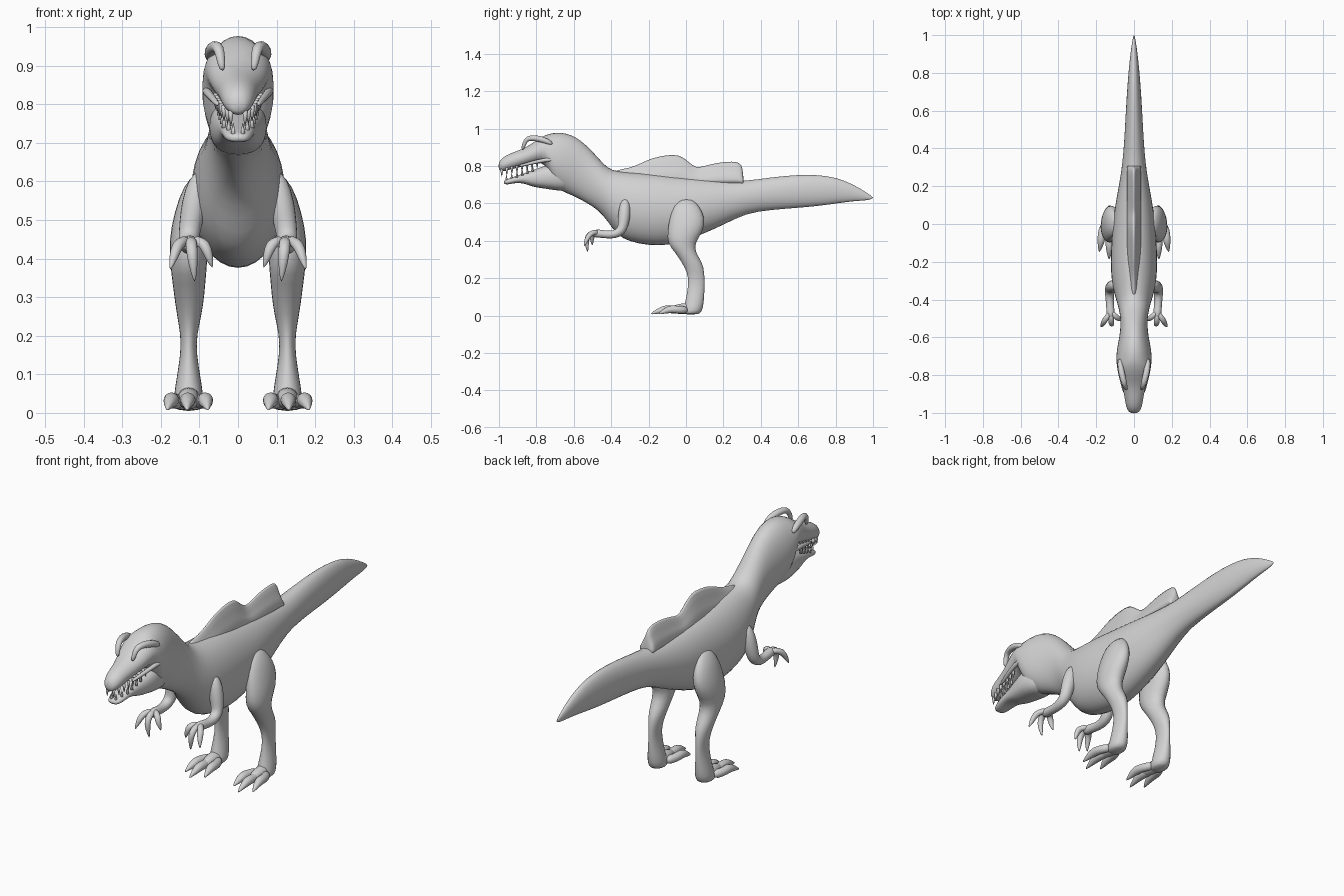
import bpy, bmesh, math
from mathutils import Vector

grey = bpy.data.materials.new("skin_grey")
grey.diffuse_color = (0.65, 0.65, 0.65, 1)


def loft(name, rings, mirror=False, subdiv=1):
    """Skin a list of point rings, cap both ends."""
    bm = bmesh.new()
    vr = [[bm.verts.new(p) for p in r] for r in rings]
    n = len(vr[0])
    for a, b in zip(vr, vr[1:]):
        for i in range(n):
            j = (i + 1) % n
            bm.faces.new((a[i], a[j], b[j], b[i]))
    bm.faces.new(vr[0])
    bm.faces.new(vr[-1])
    bmesh.ops.recalc_face_normals(bm, faces=bm.faces)
    me = bpy.data.meshes.new(name)
    bm.to_mesh(me)
    bm.free()
    for p in me.polygons:
        p.use_smooth = True
    me.materials.append(grey)
    ob = bpy.data.objects.new(name, me)
    bpy.context.collection.objects.link(ob)
    if mirror:
        ob.modifiers.new("mirror", 'MIRROR').use_mirror_merge = False
    if subdiv:
        ob.modifiers.new("smooth", 'SUBSURF').levels = subdiv
        ob.modifiers["smooth"].render_levels = subdiv
    return ob


def ring(c, u, v, ru, rv, n=14, power=1.0):
    pts = []
    for i in range(n):
        a = 2 * math.pi * i / n
        s, t = math.cos(a), math.sin(a)
        s = math.copysign(abs(s) ** power, s)
        t = math.copysign(abs(t) ** power, t)
        pts.append(Vector(c) + u * (ru * s) + v * (rv * t))
    return pts


X, Y, Z = Vector((1, 0, 0)), Vector((0, 1, 0)), Vector((0, 0, 1))


def long_loft(name, sections, power=1.0):
    """Sections along y: (y, top, bottom, half width)."""
    return loft(name, [ring((0, y, (t + b) / 2), X, Z, w, (t - b) / 2, 16, power)
                       for y, t, b, w in sections])


def tube(name, pts, n=8, mirror=True, subdiv=1):
    """Round limb along points (x, y, z, radius)."""
    ps = [Vector(p[:3]) for p in pts]
    rings = []
    for i, p in enumerate(ps):
        d = (ps[min(i + 1, len(ps) - 1)] - ps[max(i - 1, 0)]).normalized()
        side = X if abs(d.x) < 0.8 else Y
        v = d.cross(side).normalized()
        u = v.cross(d)
        rings.append(ring(p, u, v, pts[i][3], pts[i][3], n))
    return loft(name, rings, mirror, subdiv)


# Body from tail tip through torso and neck to the snout
long_loft("body", [
    (1.0, .634, .626, .003), (.97, .655, .615, .009), (.9, .70, .612, .02),
    (.8, .742, .597, .03), (.7, .754, .583, .038), (.6, .755, .574, .044),
    (.45, .741, .563, .052), (.32, .72, .545, .062), (.2, .725, .482, .082),
    (.1, .735, .437, .102), (0, .745, .397, .115), (-.1, .756, .37, .122),
    (-.2, .765, .37, .127), (-.3, .77, .39, .122), (-.37, .775, .425, .107),
    (-.42, .79, .505, .09), (-.47, .847, .562, .077), (-.53, .913, .598, .071),
    (-.6, .968, .637, .079), (-.67, .984, .662, .095), (-.72, .978, .70, .096),
    (-.75, .968, .82, .09), (-.8, .94, .811, .081), (-.85, .902, .802, .067),
    (-.9, .882, .789, .053), (-.95, .864, .777, .047), (-.985, .843, .768, .037),
    (-1.003, .817, .78, .018)])

# Lower jaw
long_loft("lower_jaw", [
    (-.60, .80, .66, .06), (-.70, .82, .668, .08), (-.76, .80, .679, .072),
    (-.82, .778, .686, .057), (-.87, .76, .71, .047), (-.92, .742, .708, .042),
    (-.955, .73, .699, .034), (-.975, .72, .704, .02)], 0.8)

# Two-humped sail that widens into the back
crest = [(-.40, .775), (-.3, .79), (-.24, .817), (-.18, .847), (-.1, .862),
         (-.04, .864), (0, .837), (.04, .80), (.07, .793), (.11, .805),
         (.17, .82), (.25, .828), (.29, .82), (.303, .79), (.308, .725)]
sail = []
for y, z in crest:
    base = .70 if y > -.35 else .74
    mid = base + (z - base) * .45
    sail.append([Vector((x, y, h)) for x, h in (
        (-.06, base), (-.022, mid), (-.005, z), (.005, z), (.022, mid), (.06, base))])
loft("back_sail", sail)

# Brow crests over the eyes
tube("brow_crest", [(.075, -.71, .915, .012), (.072, -.76, .94, .018),
                    (.06, -.81, .95, .018), (.05, -.85, .948, .015),
                    (.045, -.865, .92, .013), (.04, -.875, .885, .008)])
tube("cheek_ridge", [(.084, -.70, .835, .012), (.08, -.76, .832, .012),
                     (.066, -.83, .815, .010), (.05, -.9, .797, .007)])

# Teeth along both jaws
for i in range(8):
    y = -.985 + i * .027
    x = min(.018 + i * .009, .03 + i * .004)
    z = .778 + (y + .985) * .235
    tube("upper_tooth", [(x, y, z + .006, .008), (x, y, z - .012, .006),
                         (x, y, z - .034, .001)], 5, True, 0)
for i in range(6):
    y = -.96 + i * .028
    x = min(.012 + i * .012, .028 + i * .004)
    z = .722 + (y + .957) * .38
    tube("lower_tooth", [(x, y, z - .004, .007), (x, y, z + .012, .005),
                         (x, y, z + .03, .001)], 5, True, 0)

# Hind legs: stacked horizontal sections (z, x, y, half x, half y)
leg = [(.625, .095, .0, .012, .03), (.59, .108, .002, .035, .07),
       (.52, .12, .008, .047, .1), (.45, .128, -.003, .053, .1),
       (.385, .128, -.028, .05, .075), (.335, .127, -.002, .044, .056),
       (.28, .126, .035, .038, .057), (.23, .127, .052, .028, .047),
       (.18, .128, .057, .019, .045), (.12, .128, .052, .027, .048),
       (.07, .128, .045, .036, .052), (.025, .128, .035, .042, .055),
       (.004, .128, .025, .034, .045)]
loft("hind_leg", [ring((x, y, z), X, Y, rx, ry, 12) for z, x, y, rx, ry in leg], True)

# Feet and clawed toes
tube("foot", [(.128, .05, .035, .03), (.128, 0, .038, .034),
              (.128, -.05, .034, .028), (.128, -.085, .03, .015)])
for kx, ky, tx, ty in ((.085, -.085, .078, -.15), (.13, -.11, .132, -.19),
                       (.172, -.08, .184, -.15)):
    tube("toe", [(.128 + (kx - .128) * .4, .01, .03, .024),
                 (kx, ky + .045, .03, .021), (kx, ky, .036, .024),
                 ((kx + tx) / 2, (ky + ty) / 2, .024, .016), (tx, ty, .007, .002)])

# Forelimbs with three clawed fingers
tube("forelimb", [(.09, -.325, .625, .012), (.102, -.325, .60, .03),
                  (.113, -.33, .54, .036), (.123, -.335, .49, .031),
                  (.128, -.345, .45, .028), (.13, -.385, .432, .024),
                  (.127, -.43, .433, .021), (.124, -.47, .44, .024),
                  (.122, -.50, .437, .02)], 10)
for kx, ky, kz, tx, ty, tz in ((.158, -.515, .435, .176, -.545, .37),
                               (.12, -.53, .425, .112, -.525, .338),
                               (.085, -.5, .437, .066, -.50, .375)):
    tube("finger", [(.123, -.465, .44, .014), ((.123 + kx) / 2, (ky - .465) / 2, .447, .016),
                    (kx, ky, kz, .017), ((kx + tx) / 2, (ky + ty) / 2 - .004, (kz + tz) / 2, .013),
                    (tx, ty, tz, .002)])
